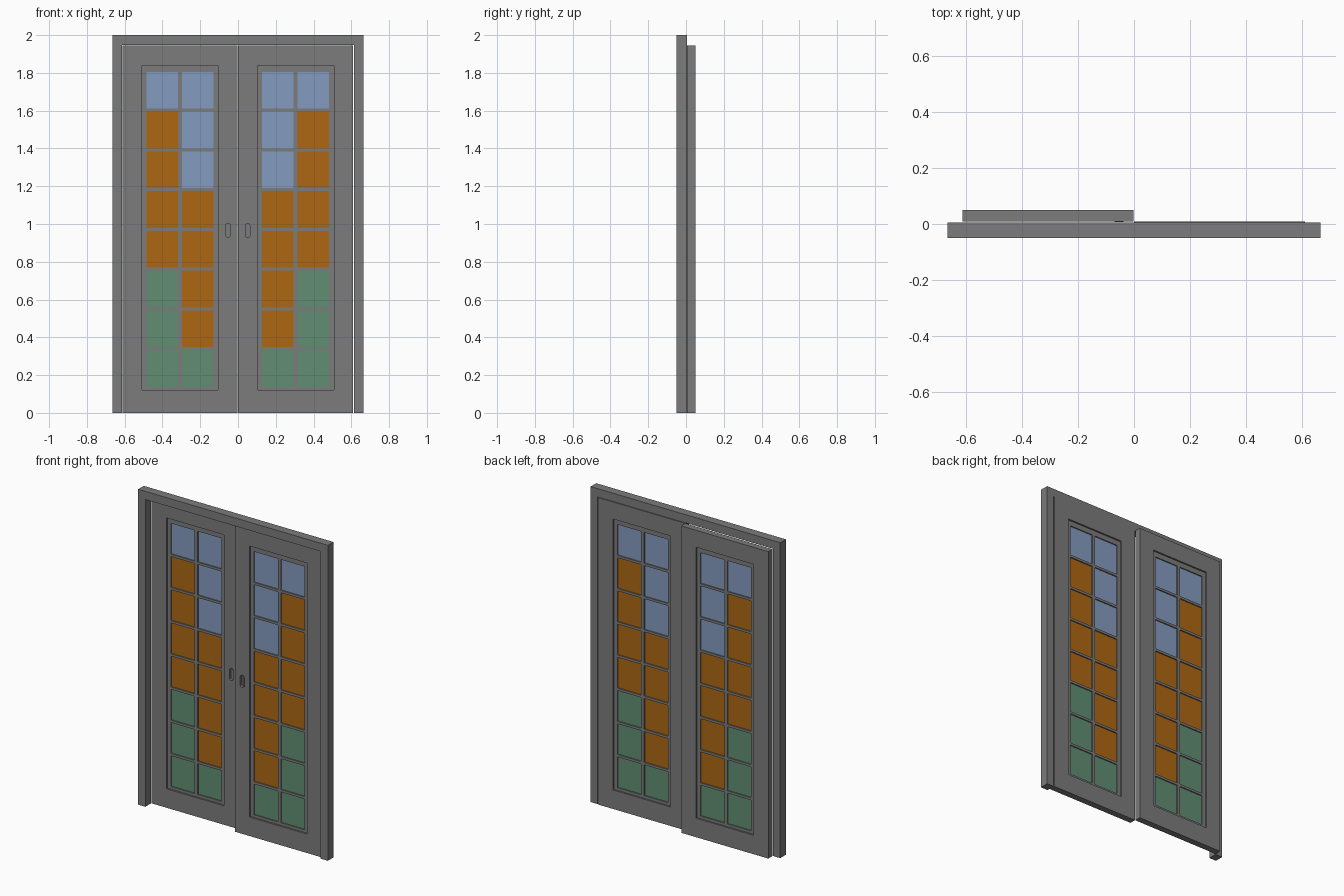
import bpy, bmesh, math

cube = bpy.data.objects.get("Cube")
if cube:
    bpy.data.objects.remove(cube, do_unlink=True)


def material(name, rgb):
    m = bpy.data.materials.new(name)
    m.use_nodes = True
    m.diffuse_color = (*rgb, 1)
    m.node_tree.nodes["Principled BSDF"].inputs["Base Color"].default_value = (*rgb, 1)
    return m


GREY = material("grey_paint", (0.2, 0.2, 0.2))
BLUE = material("blue_glass", (0.23, 0.33, 0.52))
ORANGE = material("orange_glass", (0.42, 0.137, 0.006))
GREEN = material("green_glass", (0.12, 0.27, 0.17))


def finish(name, bm, mat):
    bmesh.ops.recalc_face_normals(bm, faces=bm.faces)
    mesh = bpy.data.meshes.new(name)
    bm.to_mesh(mesh)
    bm.free()
    mesh.materials.append(mat)
    obj = bpy.data.objects.new(name, mesh)
    bpy.context.collection.objects.link(obj)
    return obj


def add_box(bm, x, y, z):
    """Box given by its (low, high) range on each axis."""
    verts = bmesh.ops.create_cube(bm, size=1)["verts"]
    for v in verts:
        for i, (lo, hi) in enumerate((x, y, z)):
            v.co[i] = lo if v.co[i] < 0 else hi


def box(name, x, y, z, mat=GREY):
    bm = bmesh.new()
    add_box(bm, x, y, z)
    return finish(name, bm, mat)


def capsule(cx, cz, r, half, n=8):
    """Upright rounded-slot outline in the xz plane."""
    pts = []
    for end in (0, 1):
        for i in range(n + 1):
            a = math.pi * (end + i / n)
            pts.append((cx + r * math.cos(a), cz + (half if end == 0 else -half) + r * math.sin(a)))
    return pts


def slot_prism(name, cx, cz, r, half, y0, y1):
    bm = bmesh.new()
    face = bm.faces.new([bm.verts.new((x, y0, z)) for x, z in capsule(cx, cz, r, half)])
    out = bmesh.ops.extrude_face_region(bm, geom=[face])["geom"]
    bmesh.ops.translate(bm, vec=(0, y1 - y0, 0), verts=[v for v in out if isinstance(v, bmesh.types.BMVert)])
    return finish(name, bm, GREY)


def cut(obj, cutter):
    """Apply a boolean difference and drop the cutter."""
    cutter.hide_render = True
    mod = obj.modifiers.new("recess", "BOOLEAN")
    mod.object, mod.operation, mod.solver = cutter, "DIFFERENCE", "EXACT"
    bpy.context.view_layer.update()
    graph = bpy.context.evaluated_depsgraph_get()
    mesh = bpy.data.meshes.new_from_object(obj.evaluated_get(graph))
    obj.modifiers.clear()
    obj.data = mesh
    bpy.data.objects.remove(cutter, do_unlink=True)


def handle_rim(name, cx, cz, r, half, y0, y1, width):
    bm = bmesh.new()
    loops = []
    for rad, y in ((r, y0), (r, y1), (r + width, y1), (r + width, y0)):
        loops.append([bm.verts.new((x, y, z)) for x, z in capsule(cx, cz, rad, half)])
    n = len(loops[0])
    for k in range(4):
        a, b = loops[k], loops[(k + 1) % 4]
        for i in range(n):
            j = (i + 1) % n
            bm.faces.new((a[i], a[j], b[j], b[i]))
    return finish(name, bm, GREY)


# Outer frame
W, JAMB, TOP = 0.665, 0.615, 1.948
FRONT, BACK = -0.05, 0.006
box("left_jamb", (JAMB, W), (FRONT, BACK), (0, TOP))
box("right_jamb", (-W, -JAMB), (FRONT, BACK), (0, TOP))
box("header", (-W, W), (FRONT, BACK), (TOP, 2))

# Sliding doors
HALF, STILE, THICK = 0.305, 0.103, 0.041
LOW, HIGH, DOOR_TOP = 0.12, 1.838, 1.946
ROWS, PITCH, PANE_H, PANE_Z = 8, 0.2105, 0.195, 0.137
OUTER = [GREEN] * 3 + [ORANGE] * 4 + [BLUE]
INNER = [GREEN] + [ORANGE] * 4 + [BLUE] * 3
INNER[1:5] = [ORANGE] * 4


def door(side, cx, y0, s):
    """s is +1 for the door on +x, -1 for the one on -x."""
    y1 = y0 + THICK
    mid = (y0 + y1) / 2

    def span(a, b):
        return tuple(sorted((cx + s * a, cx + s * b)))

    open_half = HALF - STILE
    box(side + "_outer_stile", span(open_half, HALF), (y0, y1), (0, DOOR_TOP))
    inner = box(side + "_inner_stile", span(-HALF, -open_half), (y0, y1), (0, DOOR_TOP))
    box(side + "_bottom_rail", span(-open_half, open_half), (y0, y1), (0, LOW))
    box(side + "_top_rail", span(-open_half, open_half), (y0, y1), (HIGH, DOOR_TOP))

    # Glazing bars
    bars = bmesh.new()
    depth = (mid - 0.01, mid + 0.01)
    edge, gap = 0.178, 0.0105
    for a, b in ((-open_half, -edge), (-gap, gap), (edge, open_half)):
        add_box(bars, span(a, b), depth, (LOW, HIGH))
    cuts = [LOW]
    for i in range(ROWS):
        cuts += [PANE_Z + i * PITCH, PANE_Z + i * PITCH + PANE_H]
    cuts.append(HIGH)
    for z in zip(cuts[::2], cuts[1::2]):
        for a, b in ((-edge, -gap), (gap, edge)):
            add_box(bars, span(a, b), depth, z)
    finish(side + "_glazing_bars", bars, GREY)

    # Coloured panes
    for col, (a, b), colours in (("inner", (-edge, -gap), INNER), ("outer", (gap, edge), OUTER)):
        for i, mat in enumerate(colours):
            z = PANE_Z + i * PITCH
            box(f"{side}_{col}_pane_{i + 1}", span(a, b), (mid - 0.003, mid + 0.003), (z, z + PANE_H), mat)

    # Recessed finger pull
    hx, hz, r, half = cx - s * 0.254, 0.966, 0.012, 0.026
    cut(inner, slot_prism(side + "_pull_cutter", hx, hz, r, half, y0 - 0.01, y0 + 0.014))
    handle_rim(side + "_pull_rim", hx, hz, r, half, y0 + 0.002, y0 - 0.002, 0.004)


door("left_door", 0.305, 0.009 - THICK, 1)
door("right_door", -0.307, 0.009, -1)
